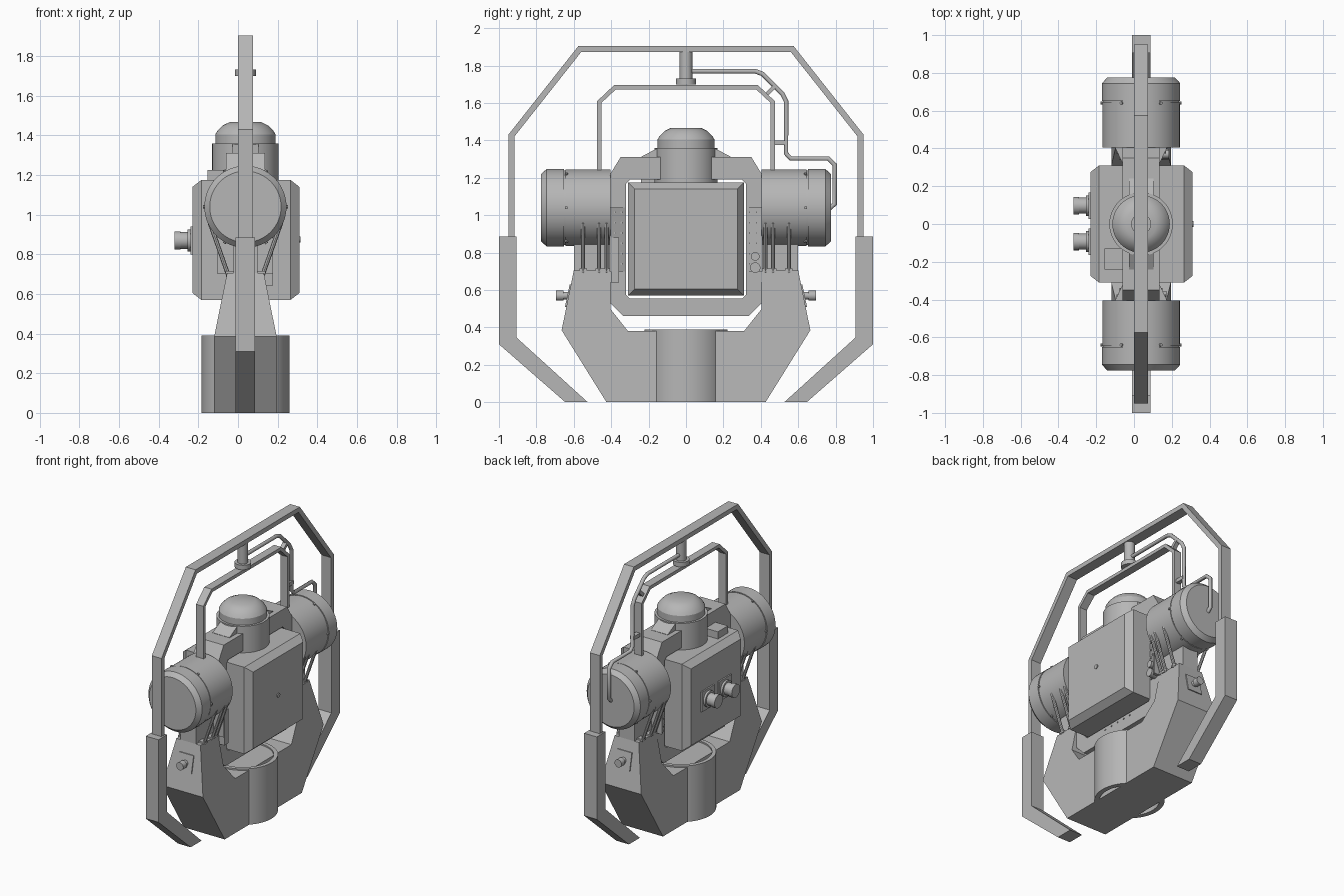
import bpy, bmesh, math
from mathutils import Vector

cube = bpy.data.objects.get("Cube")
if cube:
    bpy.data.objects.remove(cube)

grey = bpy.data.materials.new("plain_grey")
grey.use_nodes = True
grey.diffuse_color = (0.47, 0.47, 0.47, 1)
grey.node_tree.nodes["Principled BSDF"].inputs["Base Color"].default_value = grey.diffuse_color
CX = 0.0375  # middle plane of the machine


def finish(name, bm, smooth=False):
    bmesh.ops.recalc_face_normals(bm, faces=bm.faces)
    mesh = bpy.data.meshes.new(name)
    bm.to_mesh(mesh)
    bm.free()
    mesh.materials.append(grey)
    obj = bpy.data.objects.new(name, mesh)
    bpy.context.collection.objects.link(obj)
    if smooth:
        bpy.ops.object.select_all(action='DESELECT')
        obj.select_set(True)
        bpy.context.view_layer.objects.active = obj
        bpy.ops.object.shade_smooth_by_angle(angle=math.radians(30))
    return obj


def loft(name, rings, closed=False):
    """Join equal rings of points; cap the ends or close the loop."""
    bm = bmesh.new()
    vs = [[bm.verts.new(p) for p in r] for r in rings]
    n = len(vs[0])
    pairs = list(zip(vs, vs[1:])) + ([(vs[-1], vs[0])] if closed else [])
    for a, b in pairs:
        for i in range(n):
            bm.faces.new((a[i], a[(i + 1) % n], b[(i + 1) % n], b[i]))
    if not closed:
        bm.faces.new(vs[0])
        bm.faces.new(vs[-1])
    return finish(name, bm)


def box(name, x, y, z):
    return loft(name, [[(i, y[0], z[0]), (i, y[1], z[0]), (i, y[1], z[1]), (i, y[0], z[1])] for i in x])


def slab(name, pts, half, x=CX):
    """Extrude a y-z outline along x."""
    return loft(name, [[(x + s * half, p[0], p[1]) for p in pts] for s in (-1, 1)])


def frame(name, outer, inner, half):
    """Closed frame from two matching y-z outlines."""
    rings = [[(CX - half, *o), (CX + half, *o), (CX + half, *i), (CX - half, *i)] for o, i in zip(outer, inner)]
    return loft(name, rings, True)


def lathe(name, profile, origin, axis, sides=48):
    """Turn (radius, distance) pairs about an axis."""
    turn = Vector(axis).to_track_quat('Z', 'Y')
    bm = bmesh.new()
    rings = []
    for r, d in profile:
        rings.append([bm.verts.new(Vector(origin) + turn @ Vector((r * math.cos(a), r * math.sin(a), d)))
                      for a in (math.tau * i / sides for i in range(sides))])
    for a, b in zip(rings, rings[1:]):
        for i in range(sides):
            j = (i + 1) % sides
            bm.faces.new((a[i], a[j], b[j], b[i]))
    bm.faces.new(rings[0])
    bm.faces.new(rings[-1])
    return finish(name, bm, True)


def rod(name, a, b, r, sides=16):
    d = Vector(b) - Vector(a)
    return lathe(name, [(r, 0), (r, d.length)], a, d, sides)


def mirror_pts(half):
    return half + [(-y, z) for y, z in reversed(half)]


# Outer guard hoop
frame_out = mirror_pts([(-0.95, 0.86), (-0.95, 1.43), (-0.575, 1.905)])
frame_in = mirror_pts([(-0.918, 0.86), (-0.918, 1.42), (-0.56, 1.873)])
slab("outer_hoop", frame_out + frame_in[::-1], 0.0375)

# Inner hoop
hoop_out = mirror_pts([(-0.475, 1.2), (-0.475, 1.61), (-0.385, 1.695)])
hoop_in = mirror_pts([(-0.453, 1.2), (-0.453, 1.6), (-0.376, 1.672)])
slab("inner_hoop", hoop_out + hoop_in[::-1], 0.028)

# Hanging post with flange
lathe("top_post", [(0.053, 1.70), (0.053, 1.732), (0.034, 1.732), (0.034, 1.88)], (CX, 0, 0), (0, 0, 1), 32)

# Bent cable pipe and its clips
curve = bpy.data.curves.new("cable_pipe", 'CURVE')
curve.dimensions = '3D'
curve.bevel_depth = 0.013
curve.bevel_resolution = 3
curve.use_fill_caps = True
path = [(0.02, 1.77), (0.37, 1.77), (0.41, 1.755), (0.515, 1.65), (0.535, 1.61), (0.535, 1.33),
        (0.56, 1.303), (0.76, 1.303), (0.795, 1.27), (0.795, 1.06), (0.765, 1.035)]
spline = curve.splines.new('POLY')
spline.points.add(len(path) - 1)
for point, (y, z) in zip(spline.points, path):
    point.co = (CX, y, z, 1)
curve.materials.append(grey)
bpy.context.collection.objects.link(bpy.data.objects.new("cable_pipe", curve))
box("pipe_clip_low", (CX - 0.015, CX + 0.015), (0.46, 0.54), (1.375, 1.4))
slab("pipe_clip_high", [(0.425, 1.655), (0.44, 1.64), (0.48, 1.68), (0.465, 1.695)], 0.015)

# Yoke: flat cradle whose arms narrow toward the top
yoke = slab("yoke", mirror_pts([(-0.425, 0), (-0.665, 0.385), (-0.6, 0.705), (-0.405, 0.705),
                                (-0.405, 0.5), (-0.31, 0.38)]), 0.1575)
for v in yoke.data.vertices:
    if v.co.z > 0.4:
        v.co.x = CX + (v.co.x - CX) * (1 - 0.41 * (v.co.z - 0.385) / 0.32)

# Base drum, hollowed at both ends
lathe("base_drum", [(0.19, 0.04), (0.19, 0), (0.222, 0), (0.222, 0.39), (0.195, 0.39), (0.195, 0.36)],
      (CX, 0, 0), (0, 0, 1), 64)

# Eight-sided ring around the box
frame("body_ring", mirror_pts([(-0.335, 0.46), (-0.405, 0.53), (-0.405, 1.22), (-0.35, 1.31)]),
      mirror_pts([(-0.30, 0.555), (-0.32, 0.575), (-0.32, 1.17), (-0.30, 1.19)]), 0.0975)

# Central box with chamfered side faces
loft("central_box", [[(x, s * (0.31 - c), 0.8725 + t * (0.3025 - c))
                      for s, t in ((-1, -1), (1, -1), (1, 1), (-1, 1))]
                     for x, c in ((-0.23, 0.035), (-0.185, 0), (0.265, 0), (0.31, 0.035))])
rod("box_button", (0.30, 0, 0.875), (0.316, 0, 0.875), 0.015)

# Round head with a rounded cap
lathe("head_drum", [(0.168, 1.17), (0.168, 1.36)], (CX, 0, 0), (0, 0, 1))
lathe("head_cap", [(0.152, 1.35), (0.152, 1.405), (0.14, 1.425), (0.115, 1.45), (0.08, 1.467)],
      (CX, 0, 0), (0, 0, 1))

# Connectors on the back face of the box
for y in (0.097, -0.093):
    box("connector_plate", (-0.24, -0.225), (y - 0.07, y + 0.07), (0.80, 0.94))
    lathe("connector", [(0.055, 0), (0.055, 0.03), (0.042, 0.03), (0.042, 0.065), (0.046, 0.065), (0.046, 0.095)],
          (-0.225, y, 0.87), (-1, 0, 0), 24)
box("small_housing", (-0.155, -0.055), (-0.24, -0.13), (1.165, 1.225))

# Parts found on both ends
for s in (-1, 1):
    # Motor with chamfered end, seam and bolts
    lathe("motor", [(0.205, 0.405), (0.205, 0.645), (0.2, 0.645), (0.2, 0.652), (0.207, 0.652),
                    (0.207, 0.745), (0.18, 0.775)], (CX, 0, 1.04), (0, s, 0), 64)
    for i in range(6):
        a = i * math.tau / 6
        c, d = math.cos(a), math.sin(a)
        rod("motor_bolt", (CX + 0.19 * c, s * 0.64, 1.04 + 0.19 * d),
            (CX + 0.214 * c, s * 0.64, 1.04 + 0.214 * d), 0.008, 8)

    # Motor pedestal and slanted struts
    box("motor_pedestal", (CX - 0.06, CX + 0.06), (s * 0.405, s * 0.6), (0.7, 0.9))
    for t in (-1, 1):
        for y in (0.425, 0.465, 0.55):
            rod("strut", (CX + t * 0.085, s * y, 0.69), (CX + t * 0.18, s * y, 0.96), 0.011, 8)
            box("strut_foot", (CX + t * 0.06, CX + t * 0.1), (s * (y - 0.02), s * (y + 0.02)), (0.70, 0.716))
        # Flared side bracket with rivets
        loft("side_bracket", [[(CX + t * 0.06, s * 0.325, z), (CX + t * 0.10, s * 0.325, z),
                               (CX + t * 0.14, s * 0.41, z), (CX + t * 0.06, s * 0.41, z)] for z in (0.70, 1.04)])
        for k in range(6):
            for y in (0.345, 0.38):
                z = 0.74 + 0.055 * k
                x = 0.1 + 0.47 * (y - 0.325)
                rod("rivet", (CX + t * (x - 0.01), s * y, z), (CX + t * (x + 0.005), s * y, z), 0.006, 8)

    # Sloped fairing beside the head
    slab("head_fairing", [(s * 0.12, 1.3), (s * 0.24, 1.3), (s * 0.24, 1.312), (s * 0.15, 1.36), (s * 0.12, 1.36)], 0.065)

    # Plug on the yoke arm
    slab("plug_plate", [(s * 0.6, 0.51), (s * 0.647, 0.51), (s * 0.622, 0.63), (s * 0.6, 0.63)], 0.055)
    lathe("plug", [(0.02, 0.6), (0.02, 0.655), (0.027, 0.655), (0.027, 0.695)], (CX, 0, 0.57), (0, s, 0), 20)

    # Lower guard
    slab("lower_guard", [(s * y, z) for y, z in ((1, 0.885), (1, 0.31), (0.645, 0), (0.525, 0),
                                                (0.905, 0.345), (0.905, 0.885))], 0.049)

# Cover and round ports on the ring's left face
box("ring_cover", (0.12, 0.175), (-0.40, -0.357), (0.64, 0.88))
for z, r in ((0.78, 0.023), (0.72, 0.028)):
    rod("ring_port", (0.12, 0.37, z), (0.185, 0.37, z), r, 20)

# Rivets under the box
for t in (-1, 1):
    for i in range(5):
        x = CX + t * 0.0975
        y = -0.12 + 0.06 * i
        rod("ring_rivet", (x - t * 0.01, y, 0.535), (x + t * 0.005, y, 0.535), 0.006, 8)
